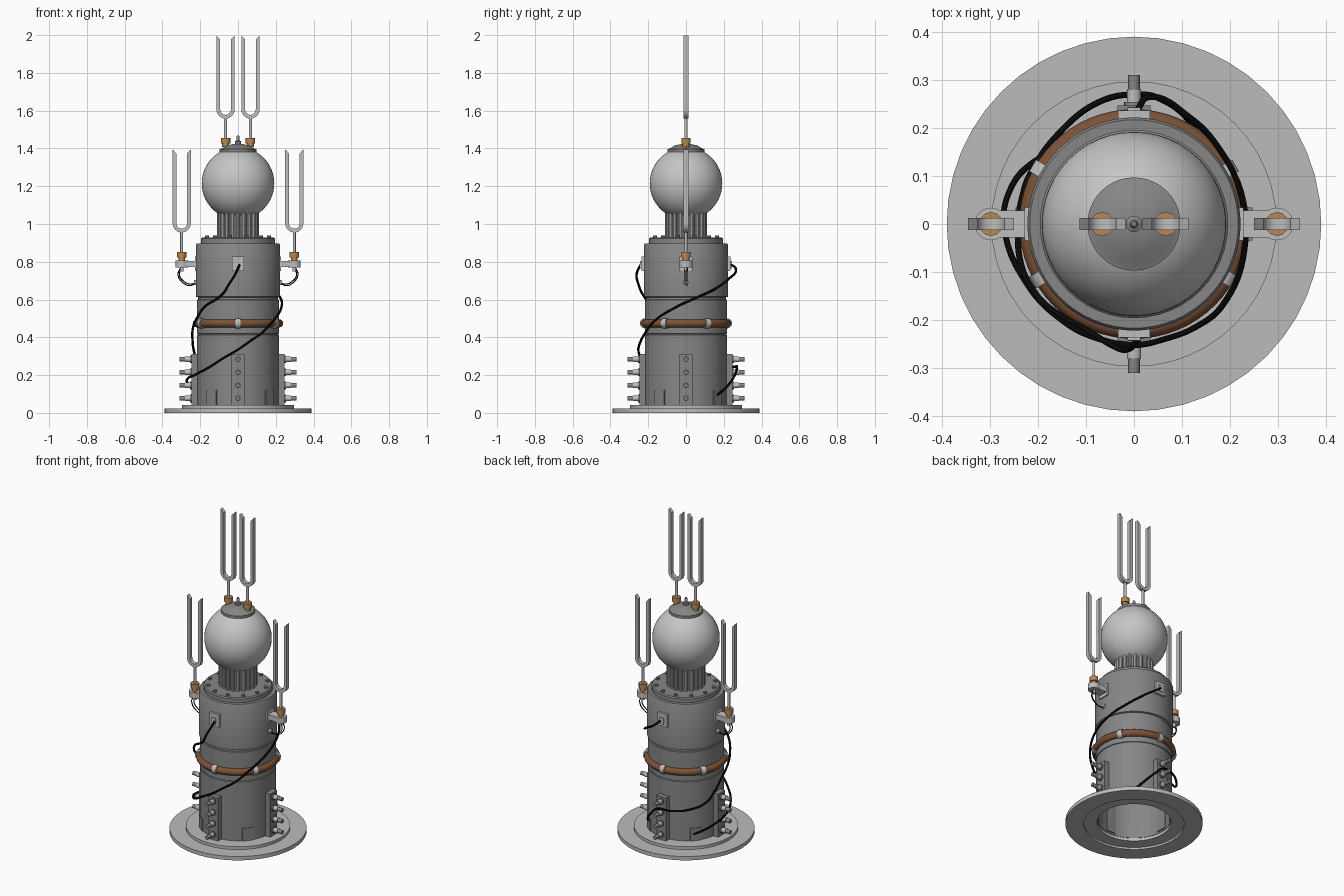
import bpy, bmesh, math
from mathutils import Matrix, Vector

if "Cube" in bpy.data.objects:
    bpy.data.objects.remove(bpy.data.objects["Cube"])


def material(name, r, g, b):
    m = bpy.data.materials.new(name)
    m.diffuse_color = (r, g, b, 1)
    m.use_nodes = True
    m.node_tree.nodes["Principled BSDF"].inputs["Base Color"].default_value = m.diffuse_color
    return m


BODY = material("grey_casing", 0.24, 0.24, 0.24)
BASE = material("pale_base_metal", 0.50, 0.50, 0.50)
BALL = material("pale_sphere_metal", 0.56, 0.56, 0.56)
STEEL = material("light_steel", 0.52, 0.52, 0.52)
COPPER = material("copper", 0.50, 0.24, 0.08)
PIPE = material("brown_pipe", 0.20, 0.085, 0.04)
BLACK = material("black_cable", 0.004, 0.004, 0.004)


def finish(name, bm, mat, matrix=Matrix()):
    bmesh.ops.remove_doubles(bm, verts=bm.verts, dist=1e-5)
    bmesh.ops.recalc_face_normals(bm, faces=bm.faces)
    me = bpy.data.meshes.new(name)
    bm.to_mesh(me)
    bm.free()
    me.materials.append(mat)
    ob = bpy.data.objects.new(name, me)
    ob.matrix_world = matrix
    bpy.context.collection.objects.link(ob)
    return ob


def lathe(name, profile, mat, segs=48, matrix=Matrix(), closed=False):
    bm = bmesh.new()
    rings = [[bm.verts.new((r * math.cos(2 * math.pi * i / segs), r * math.sin(2 * math.pi * i / segs), z))
              for i in range(segs)] for r, z in profile]
    pairs = list(zip(rings, rings[1:])) + ([(rings[-1], rings[0])] if closed else [])
    for a, b in pairs:
        for i in range(segs):
            j = (i + 1) % segs
            bm.faces.new((a[i], a[j], b[j], b[i]))
    return finish(name, bm, mat, matrix)


def rod(name, r, z0, z1, mat, segs=16, matrix=Matrix()):
    return lathe(name, [(0, z0), (r, z0), (r, z1), (0, z1)], mat, segs, matrix)


def box(name, lo, hi, mat, matrix=Matrix()):
    bm = bmesh.new()
    lo, hi = Vector(lo), Vector(hi)
    bmesh.ops.create_cube(bm, size=1, matrix=Matrix.Translation((lo + hi) / 2) @ Matrix.Diagonal((*(hi - lo), 1)))
    return finish(name, bm, mat, matrix)


def turn(deg):
    return Matrix.Rotation(math.radians(deg), 4, 'Z')


def shift(x, y, z):
    return Matrix.Translation((x, y, z))


OUTWARD = Matrix.Rotation(math.pi / 2, 4, 'Y')   # local z becomes x


def cable(name, points, radius):
    cu = bpy.data.curves.new(name, 'CURVE')
    cu.dimensions = '3D'
    cu.bevel_depth, cu.bevel_resolution, cu.resolution_u = radius, 2, 8
    cu.use_fill_caps = True
    sp = cu.splines.new('BEZIER')
    sp.bezier_points.add(len(points) - 1)
    for bp, p in zip(sp.bezier_points, points):
        bp.co = p
        bp.handle_left_type = bp.handle_right_type = 'AUTO'
    cu.materials.append(BLACK)
    ob = bpy.data.objects.new(name, cu)
    bpy.context.collection.objects.link(ob)


def fork(name, x, z0):
    """Copper nut at z0, stem and two slanted prongs, 0.575 high."""
    at = shift(x, 0, z0)
    rod(name + "_nut", 0.025, 0.008, 0.038, COPPER, 12, at)
    rod(name + "_collar", 0.018, -0.01, 0.008, COPPER, 12, at)
    rod(name + "_stem", 0.008, 0.03, 0.15, STEEL, 12, at)
    R, r, top, zc = 0.048, 0.028, 0.58, 0.188
    path = [(R, top, r, top - 0.022)]
    for i in range(17):
        c, s = math.cos(math.pi * i / 16), math.sin(math.pi * i / 16)
        path.append((R * c, zc - R * s, r * c, zc - r * s))
    path.append((-R, top, -r, top - 0.022))
    bm = bmesh.new()
    rings = [[bm.verts.new(v) for v in ((a, -.012, b), (a, .012, b), (c, .012, d), (c, -.012, d))]
             for a, b, c, d in path]
    for p, q in zip(rings, rings[1:]):
        for i in range(4):
            bm.faces.new((p[i], p[i - 1], q[i - 1], q[i]))
    bm.faces.new(rings[0])
    bm.faces.new(rings[-1])
    finish(name + "_prongs", bm, STEEL, at)


# Stepped base flange, open in the middle
lathe("base_flange", [(.39, 0), (.39, .024), (.297, .024), (.297, .042), (.21, .042), (.21, .012), (.285, .012),
                      (.285, 0)], BASE, 48, closed=True)

# Hollow main casing with grooves
lathe("casing", [(.217, .03), (.217, .412), (.213, .414), (.213, .418), (.217, .42), (.217, .598), (.212, .601),
                 (.212, .612), (.222, .615), (.222, .89), (.217, .898), (0, .898), (0, .88), (.207, .88),
                 (.207, .03)], BODY, 64, closed=True)
lathe("lid", [(0, .89), (.196, .89), (.196, .922), (.19, .928), (0, .928)], BODY, 48)
for i in range(12):
    a = math.radians(30 * i + 15)
    rod("lid_bolt", .011, .92, .938, BODY, 8, shift(.17 * math.cos(a), .17 * math.sin(a), 0))

# Ribbed neck
rod("neck_core", .095, .92, 1.075, BODY, 40)
for i in range(20):
    rod("neck_rib", .011, .92, 1.066, STEEL, 10, turn(18 * i) @ shift(.1, 0, 0))

# Sphere with cap and finial
bm = bmesh.new()
bmesh.ops.create_uvsphere(bm, u_segments=48, v_segments=28, radius=.192)
finish("sphere", bm, BALL, shift(0, 0, 1.215))
lathe("sphere_cap", [(0, 1.375), (.097, 1.375), (.097, 1.396), (.085, 1.4), (.06, 1.416), (.02, 1.424), (0, 1.424)],
      BODY, 40)
lathe("finial", [(.017, 1.415), (.017, 1.437), (.009, 1.441), (.009, 1.46), (.005, 1.468), (0, 1.468)], BODY, 16)

# Forks on the cap and on the side brackets
for s in (-1, 1):
    fork("top_fork", s * .066, 1.418)
    fork("side_fork", s * .298, .815)

# Side brackets with hanging leads
for a in (0, 180):
    t = turn(a)
    box("bracket_arm", (.21, -.028, .772), (.298, .028, .805), STEEL, t)
    rod("bracket_end", .034, .77, .806, STEEL, 24, t @ shift(.298, 0, 0))
    box("bracket_plate", (.21, -.034, .752), (.228, .034, .828), STEEL, t)
    rod("bracket_terminal", .01, .748, .775, STEEL, 12, t @ shift(.298, 0, 0))
    rod("lead_socket", .014, .21, .234, STEEL, 12, t @ shift(0, 0, .69) @ OUTWARD)
    for y, sag in ((-.005, 0), (.006, .022)):
        cable("bracket_lead", [t @ Vector(p) for p in ((.3 + sag / 3, y, .765), (.31 + sag / 3, y, .73),
              (.285, y, .695 - sag / 2), (.25, y, .682 - sag / 3), (.222, y, .69))], .003)

# Front and back cable plates
for a in (90, -90):
    t = turn(a)
    box("cable_plate", (.205, -.033, .75), (.236, .033, .828), STEEL, t)
    box("cable_socket", (.23, -.014, .765), (.243, .014, .805), STEEL, t)

# Brown ring pipe with six clamps
bm = bmesh.new()
N, M = 64, 14
ring = [[bm.verts.new(((.217 + .022 * math.cos(v)) * math.cos(u), (.217 + .022 * math.cos(v)) * math.sin(u),
                       .474 + .022 * math.sin(v))) for v in [2 * math.pi * j / M for j in range(M)]]
        for u in [2 * math.pi * i / N for i in range(N)]]
for i in range(N):
    for j in range(M):
        bm.faces.new((ring[i - 1][j - 1], ring[i][j - 1], ring[i][j], ring[i - 1][j]))
finish("ring_pipe", bm, PIPE)
for i in range(6):
    rod("pipe_clamp", .027, -.014, .014, STEEL, 16,
        turn(30 + 60 * i) @ shift(.217, 0, .474) @ Matrix.Rotation(math.pi / 2, 4, 'X'))

# Terminal strips with four posts each, and hatches between them
for k in range(4):
    t = turn(90 * k)
    box("terminal_strip", (.2, -.034, .04), (.247, .034, .312), BODY, t)
    for z in (.077, .146, .215, .284):
        p = t @ shift(0, 0, z) @ OUTWARD
        rod("post_washer", .021, .24, .254, BODY, 16, p)
        rod("post_sleeve", .015, .25, .281, STEEL, 16, p)
        rod("post_tip", .012, .28, .31, BODY, 12, p)
    box("hatch", (.203, -.033, .035), (.221, .033, .12), BODY, turn(90 * k + 50))


# Black cables winding down the casing: (angle, radius, height)
def winding(name, pts):
    cable(name, [(r * math.cos(math.radians(a)), r * math.sin(math.radians(a)), z) for a, r, z in pts], .0065)


winding("back_cable", [(88, .24, .785), (84, .265, .765), (62, .25, .705), (40, .236, .655), (18, .231, .617),
                       (-13, .236, .56), (-42, .25, .487), (-59, .25, .425), (-75, .248, .38), (-90, .252, .335),
                       (-108, .25, .29), (-126, .25, .245), (-150, .255, .205), (-178, .27, .177),
                       (-195, .268, .15), (-212, .245, .11), (-224, .215, .08)])
winding("front_cable", [(-88, .24, .785), (-93, .262, .735), (-101, .256, .68), (-110, .244, .627), (-136, .248, .56),
                        (-148, .251, .51), (-160, .25, .465), (-180, .241, .39), (-194, .24, .325), (-206, .24, .28),
                        (-230, .245, .25), (-255, .265, .245), (-272, .27, .243), (-283, .265, .2),
                        (-300, .24, .13), (-315, .212, .085)])

# Turn curves into meshes and smooth everything by angle
bpy.ops.object.select_all(action='SELECT')
bpy.context.view_layer.objects.active = next(o for o in bpy.data.objects if o.type == 'CURVE')
bpy.ops.object.convert(target='MESH')
bpy.ops.object.select_all(action='SELECT')
bpy.context.view_layer.objects.active = bpy.data.objects["casing"]
bpy.ops.object.shade_smooth_by_angle(angle=math.radians(35))
